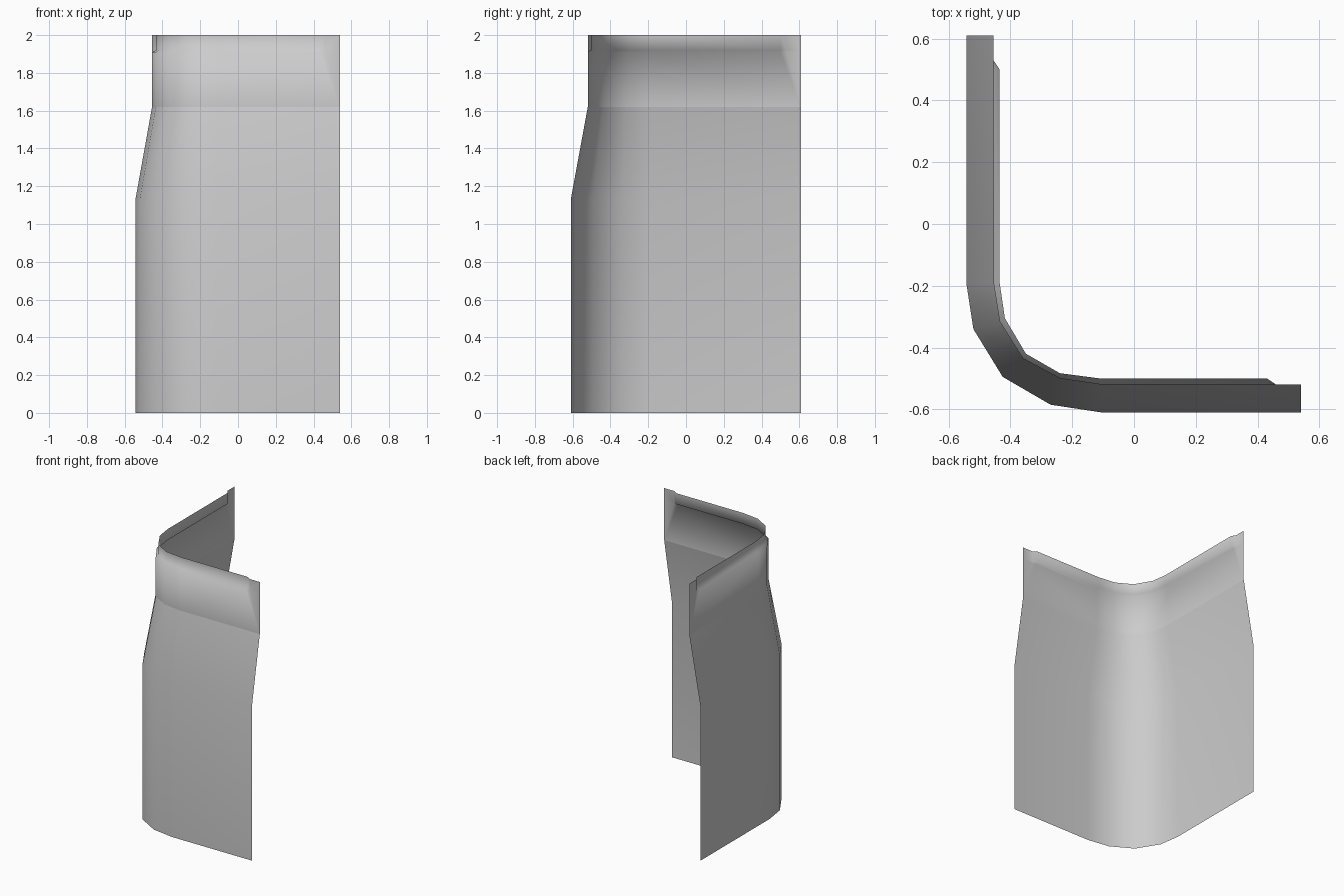
import bpy
import bmesh

cube = bpy.data.objects.get("Cube")
if cube:
    bpy.data.objects.remove(cube, do_unlink=True)

grey = bpy.data.materials.new("plain grey")
grey.use_nodes = True
grey.diffuse_color = (0.6, 0.6, 0.6, 1)
grey.node_tree.nodes["Principled BSDF"].inputs["Base Color"].default_value = (0.6, 0.6, 0.6, 1)

# Plan outlines, running from the back of the right arm round to the left end
BACK, SIDE = 0.61, 0.54
outer_bend = [(-0.543, -0.19), (-0.52, -0.34), (-0.425, -0.495), (-0.27, -0.585), (-0.105, -0.61)]
wall_bend = [(-0.455, -0.19), (-0.435, -0.315), (-0.36, -0.435), (-0.24, -0.50), (-0.105, -0.52)]
lip_bend = [(-0.435, -0.19), (-0.418, -0.305), (-0.35, -0.42), (-0.24, -0.483), (-0.11, -0.50)]


def outline(bend, start, end):
    """Add arm points to a bend: start holds y values, end holds x values."""
    return [(bend[0][0], y) for y in start] + bend + [(x, bend[-1][1]) for x in end]


def loft(name, rows):
    """Skin a single-sided sheet through (outline, height) rows."""
    bm = bmesh.new()
    grid = [[bm.verts.new((x, y, z)) for x, y in line] for line, z in rows]
    for low, high in zip(grid, grid[1:]):
        for i in range(len(low) - 1):
            bm.faces.new((low[i], low[i + 1], high[i + 1], high[i]))
    bmesh.ops.remove_doubles(bm, verts=bm.verts, dist=0.0005)
    for face in bm.faces:
        face.smooth = True
    mesh = bpy.data.meshes.new(name)
    bm.to_mesh(mesh)
    bm.free()
    mesh.materials.append(grey)
    obj = bpy.data.objects.new(name, mesh)
    bpy.context.collection.objects.link(obj)
    return obj


# Tall lower panel, tapering inward towards the collar
outer = outline(outer_bend, [BACK], [SIDE])
wall = outline(wall_bend, [BACK], [SIDE])
loft("lower_panel", [(outer, 0), (outer, 1.13), (wall, 1.62)])

# Collar with a recessed lip that stops short of both ends
collar_base = outline(wall_bend, [BACK] * 3, [SIDE] * 3)
collar_wall = outline(wall_bend, [BACK, 0.53, 0.50], [0.43, 0.46, SIDE])
lip = outline(lip_bend, [BACK, 0.53, 0.50], [0.43, 0.46, SIDE])
for i in (0, 1, -2, -1):
    lip[i] = collar_wall[i]
loft("collar", [(collar_base, 1.62), (collar_wall, 1.91), (lip, 1.92), (lip, 2.0)])
